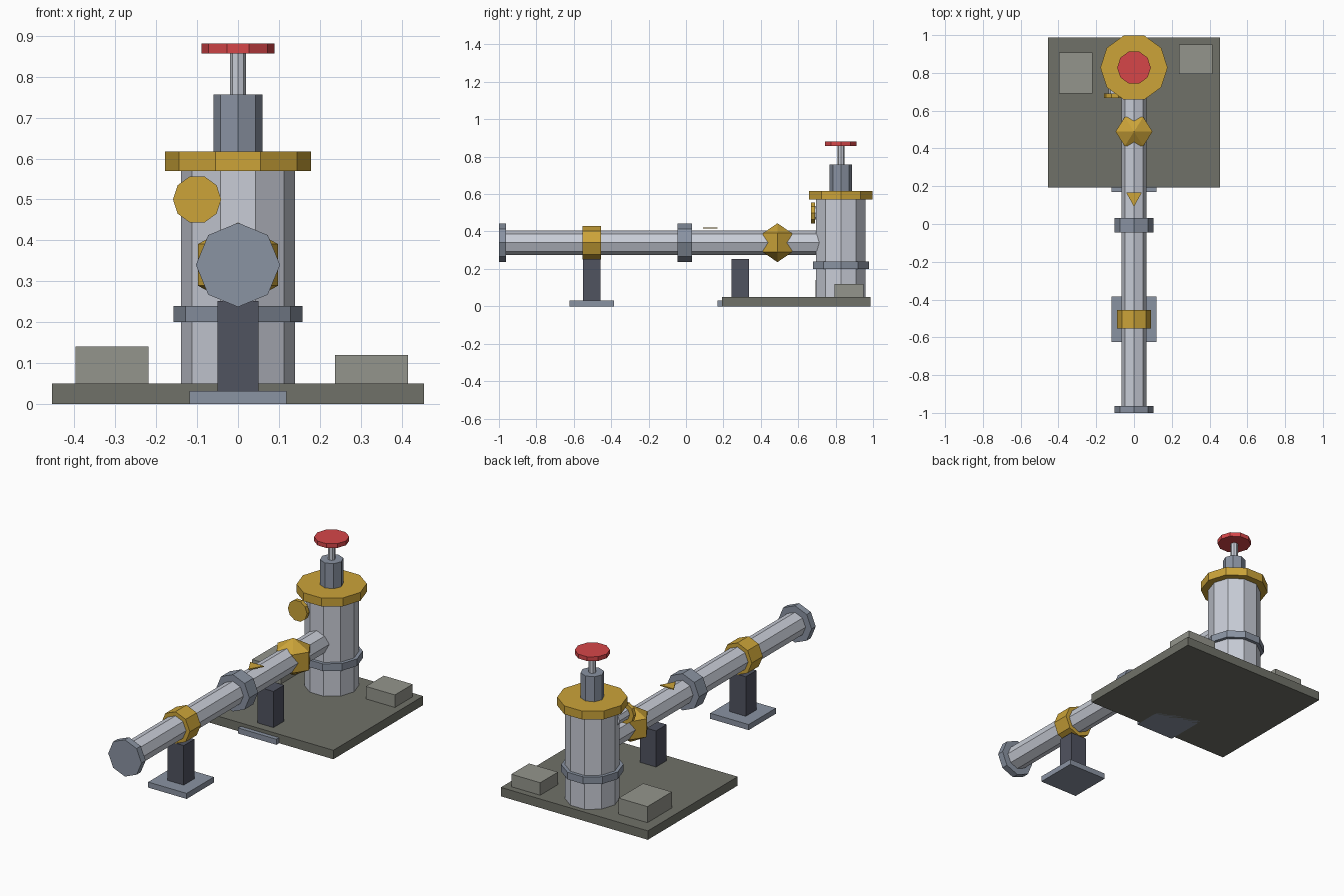
import bpy
import bmesh
from math import cos, sin, tau
from mathutils import Vector

default_cube = bpy.data.objects.get("Cube")
if default_cube:
    bpy.data.objects.remove(default_cube, do_unlink=True)


def make_material(name, rgb):
    """Flat material from 0-255 display values, stored as linear."""
    linear = [((c / 255 + 0.055) / 1.055) ** 2.4 for c in rgb]
    mat = bpy.data.materials.new(name)
    mat.use_nodes = True
    mat.diffuse_color = (*linear, 1)
    shader = next(n for n in mat.node_tree.nodes if n.type == 'BSDF_PRINCIPLED')
    shader.inputs["Base Color"].default_value = (*linear, 1)
    shader.inputs["Roughness"].default_value = 0.7
    return mat


STEEL = make_material("light_steel", (200, 204, 214))
SLATE = make_material("slate_blue", (138, 147, 162))
DARK = make_material("dark_steel", (80, 83, 96))
BRASS = make_material("brass", (204, 164, 57))
RED = make_material("red_paint", (214, 70, 73))
SLAB = make_material("dark_concrete", (112, 113, 104))
BLOCK = make_material("pale_concrete", (148, 149, 140))


def finish(name, bm, mat):
    bmesh.ops.remove_doubles(bm, verts=bm.verts, dist=1e-5)
    bmesh.ops.recalc_face_normals(bm, faces=bm.faces)
    mesh = bpy.data.meshes.new(name)
    bm.to_mesh(mesh)
    bm.free()
    mesh.materials.append(mat)
    obj = bpy.data.objects.new(name, mesh)
    bpy.context.collection.objects.link(obj)
    return obj


def lathe(name, mat, sides, profile, center=(0, 0, 0), along_y=False):
    """Faceted solid from (radius, offset) pairs around the z or y axis."""
    bm = bmesh.new()
    rings = []
    for r, h in profile:
        ring = []
        for i in range(sides):
            a, b = r * cos(tau * i / sides), r * sin(tau * i / sides)
            p = Vector((a, h, b) if along_y else (a, b, h))
            ring.append(bm.verts.new(p + Vector(center)))
        rings.append(ring)
    for low, high in zip(rings, rings[1:]):
        for i in range(sides):
            j = (i + 1) % sides
            bm.faces.new((low[i], low[j], high[j], high[i]))
    for (r, h), ring in ((profile[0], rings[0]), (profile[-1], rings[-1])):
        if r > 0:
            bm.faces.new(ring)
    return finish(name, bm, mat)


def prism(name, mat, sides, radius, start, end, center, along_y=False):
    return lathe(name, mat, sides, [(radius, start), (radius, end)], center, along_y)


def box(name, mat, xs, ys, zs):
    bm = bmesh.new()
    bmesh.ops.create_cube(bm, size=1)
    for v in bm.verts:
        for axis, (lo, hi) in enumerate((xs, ys, zs)):
            v.co[axis] = hi if v.co[axis] > 0 else lo
    return finish(name, bm, mat)


# Ground slab and the two blocks on it
box("ground_slab", SLAB, (-0.455, 0.455), (0.193, 0.987), (0, 0.05))
box("right_block", BLOCK, (-0.397, -0.219), (0.692, 0.908), (0.05, 0.14))
box("left_block", BLOCK, (0.237, 0.416), (0.793, 0.95), (0.05, 0.12))

# Upright tank with ring, cap, bonnet, stem and hand wheel
TANK = (0, 0.828, 0)
for name, mat, sides, radius, low, high in (
    ("tank_body", STEEL, 10, 0.139, 0.05, 0.57),
    ("tank_ring", SLATE, 10, 0.158, 0.20, 0.24),
    ("tank_cap", BRASS, 10, 0.178, 0.57, 0.617),
    ("bonnet", SLATE, 8, 0.06, 0.617, 0.757),
    ("stem", STEEL, 8, 0.019, 0.757, 0.857),
    ("hand_wheel", RED, 10, 0.089, 0.857, 0.881),
):
    prism(name, mat, sides, radius, low, high, TANK)

# Gauge on a short stub at the front of the tank
GAUGE = (-0.1, 0, 0.5)
prism("gauge_stub", STEEL, 8, 0.035, 0.688, 0.78, GAUGE, True)
prism("gauge_disc", BRASS, 10, 0.059, 0.668, 0.69, GAUGE, True)

# Horizontal pipe, its flanges and the saddle collar
PIPE = (0, 0, 0.34)
for name, mat, radius, start, end in (
    ("pipe", STEEL, 0.066, -0.98, 0.80),
    ("end_flange", SLATE, 0.103, -1.0, -0.963),
    ("middle_flange", SLATE, 0.103, -0.046, 0.031),
    ("saddle_collar", BRASS, 0.089, -0.553, -0.455),
):
    prism(name, mat, 8, radius, start, end, PIPE, True)

# Faceted valve ball, slightly widened sideways
ball = lathe("valve_ball", BRASS, 6,
             [(0, -0.104), (0.089, -0.051), (0.089, 0.051), (0, 0.104)])
ball.location = (0, 0.489, 0.34)
ball.scale.x = 1.1

# Flow arrow above the pipe
bm = bmesh.new()
tri = bm.faces.new([bm.verts.new(p) for p in
                    ((-0.042, 0.168, 0.415), (0.042, 0.168, 0.415), (0, 0.092, 0.415))])
top = bmesh.ops.extrude_face_region(bm, geom=[tri])["geom"]
for v in top:
    if isinstance(v, bmesh.types.BMVert):
        v.co.z += 0.006
finish("flow_arrow", bm, BRASS)

# Pipe supports: foot plate and post
for label, y in (("front", -0.504), ("rear", 0.289)):
    box(label + "_foot", SLATE, (-0.119, 0.119), (y - 0.12, y + 0.12), (0, 0.031))
    box(label + "_post", DARK, (-0.05, 0.05), (y - 0.047, y + 0.047), (0.031, 0.252))
